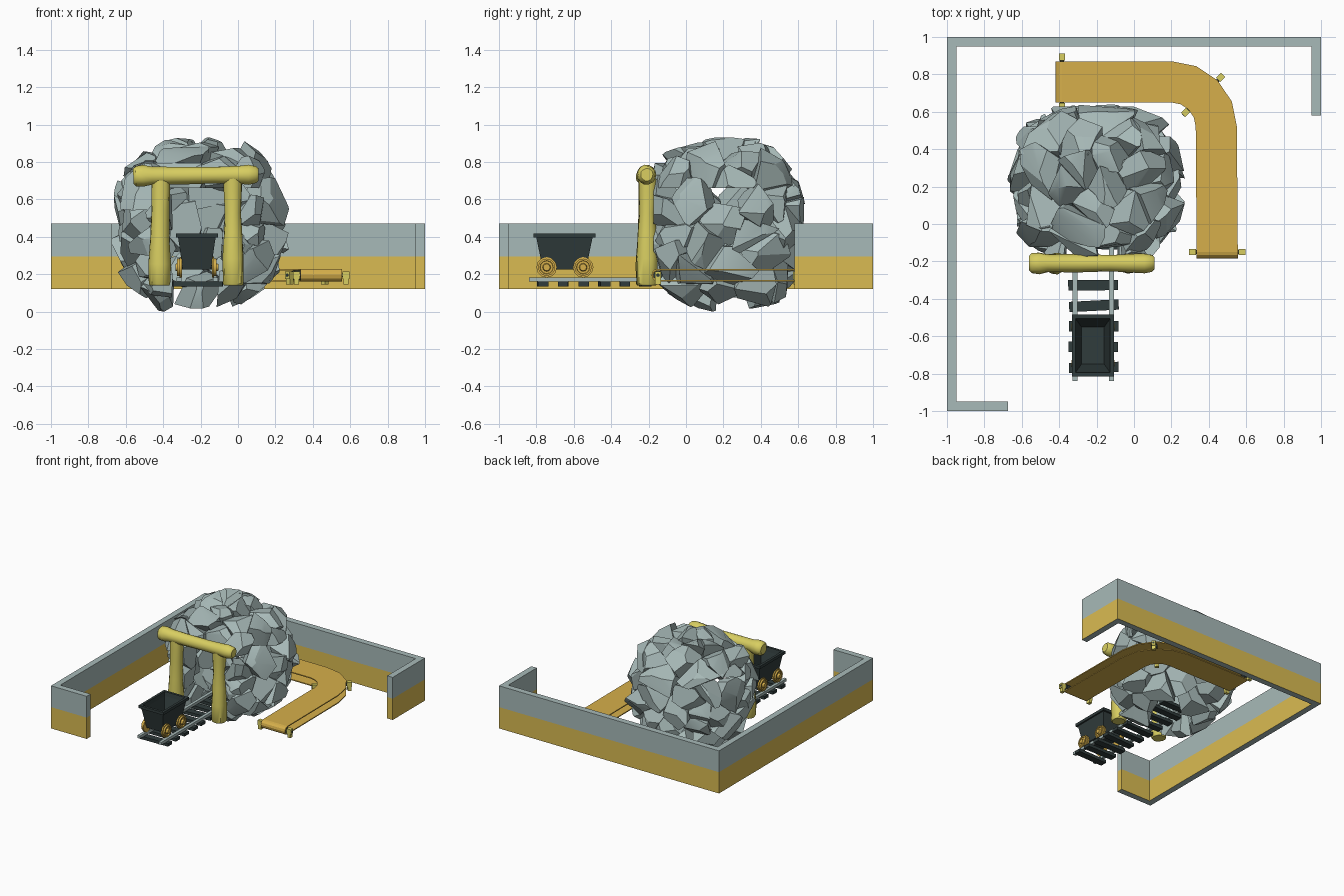
import bpy, bmesh, math, random
from mathutils import Vector, Matrix

if "Cube" in bpy.data.objects:
    bpy.data.objects.remove(bpy.data.objects["Cube"])

random.seed(11)


def mat(name, r, g, b):
    m = bpy.data.materials.new(name)
    m.diffuse_color = (r, g, b, 1)
    m.use_nodes = True
    m.node_tree.nodes["Principled BSDF"].inputs["Base Color"].default_value = m.diffuse_color
    return m


GREY = mat("stone_grey", 0.39, 0.49, 0.48)
GOLD = mat("wall_gold", 0.70, 0.50, 0.085)
BELT = mat("belt_gold", 0.67, 0.43, 0.07)
YELLOW = mat("timber_yellow", 0.69, 0.62, 0.12)
DARK = mat("dark_iron", 0.03, 0.045, 0.045)


def finish(name, bm, mats, angle=None):
    bmesh.ops.recalc_face_normals(bm, faces=bm.faces)
    me = bpy.data.meshes.new(name)
    bm.to_mesh(me)
    bm.free()
    ob = bpy.data.objects.new(name, me)
    bpy.context.collection.objects.link(ob)
    for m in mats:
        me.materials.append(m)
    if angle:
        bpy.ops.object.select_all(action='DESELECT')
        ob.select_set(True)
        bpy.context.view_layer.objects.active = ob
        bpy.ops.object.shade_smooth_by_angle(angle=math.radians(angle))
    return ob


def box(name, centre, size, m, rot=0):
    bm = bmesh.new()
    bmesh.ops.create_cube(bm, size=1)
    bm.transform(Matrix.Translation(centre) @ Matrix.Rotation(rot, 4, 'Z') @ Matrix.Diagonal((*size, 1)))
    return finish(name, bm, [m])


def loft(bm, rings):
    """Skin a list of point rings and cap both ends."""
    vs = [[bm.verts.new(p) for p in r] for r in rings]
    n = len(vs[0])
    for a, b in zip(vs, vs[1:]):
        for i in range(n):
            bm.faces.new((a[i], a[(i + 1) % n], b[(i + 1) % n], b[i]))
    bm.faces.new(vs[0])
    bm.faces.new(vs[-1])


def turned(name, p0, p1, profile, m, sides=14, jitter=0.0):
    """Round part along p0-p1, profile = (fraction, radius) pairs."""
    p0, p1 = Vector(p0), Vector(p1)
    q = (p1 - p0).to_track_quat('Z', 'Y')
    rings = []
    for t, r in profile:
        c = p0.lerp(p1, t)
        rings.append([c + q @ Vector((math.cos(a), math.sin(a), 0)) * r * (1 + random.uniform(-jitter, jitter))
                      for a in (2 * math.pi * i / sides for i in range(sides))])
    bm = bmesh.new()
    loft(bm, rings)
    return finish(name, bm, [m], 40)


# Two-tone boundary wall: one outline, split at mid height
outline = [(-0.675, -1), (-1, -1), (-1, 1), (1, 1), (1, 0.58),
           (0.95, 0.58), (0.95, 0.95), (-0.95, 0.95), (-0.95, -0.95), (-0.675, -0.95)]
bm = bmesh.new()
levels = [[bm.verts.new((x, y, z)) for x, y in outline] for z in (0.12, 0.295, 0.47)]
for k in range(2):
    for i in range(10):
        j = (i + 1) % 10
        f = bm.faces.new((levels[k][i], levels[k][j], levels[k + 1][j], levels[k + 1][i]))
        f.material_index = 1 - k
for lv in (levels[0], levels[2]):
    for i in range(4):
        bm.faces.new((lv[i], lv[i + 1], lv[8 - i], lv[9 - i]))
finish("boundary_wall", bm, [GREY, GOLD])

# Rock mound: faceted cells cut from a hollow rounded shell, open at the tunnel
C, R, E = Vector((-0.2, 0.21, 0.46)), Vector((0.455, 0.43, 0.46)), 2.6
TX, TW, TZ, TY = -0.22, 0.14, 0.66, 0.40
FRONT = -0.175


def shell(d):
    return sum(abs(d[i] / R[i]) ** E for i in range(3)) ** (1 / E)


def rand_dir():
    return Vector([random.gauss(0, 1) for _ in range(3)]).normalized()


def cut(bm, point, normal):
    """Slice a convex chunk, removing the side the normal points to."""
    geom = bm.verts[:] + bm.edges[:] + bm.faces[:]
    bmesh.ops.bisect_plane(bm, geom=geom, dist=1e-6, plane_co=point, plane_no=normal, clear_outer=True)
    edges = [e for e in bm.edges if e.is_boundary]
    if edges:
        bmesh.ops.holes_fill(bm, edges=edges, sides=0)


seeds = []
N = 74
for i in range(N):
    z = 1 - 2 * (i + 0.5) / N
    a = i * 2.39996 + random.uniform(-0.2, 0.2)
    s = math.sqrt(1 - z * z)
    d = Vector((s * math.cos(a) * R.x, s * math.sin(a) * R.y, z * R.z)) + rand_dir() * 0.035
    seeds.append((C + d * (random.uniform(0.84, 0.9) / shell(d)), z))

mound = bmesh.new()
for c, z in seeds:
    if z < -0.86 or (abs(c.x - TX) < 0.09 and c.z < 0.6 and c.y < 0.2):
        continue
    d = c - C
    g = Vector([math.copysign(abs(d[i] / R[i]) ** (E - 1) / R[i], d[i]) for i in range(3)]).normalized()
    bm = bmesh.new()
    bmesh.ops.create_cube(bm, size=0.6, matrix=Matrix.Translation(c))
    for o, _ in seeds:
        n = o - c
        if 0 < n.length < 0.42:
            cut(bm, c + n * 0.5 + n.normalized() * random.uniform(-0.003, 0.012), (n + rand_dir() * 0.25 * n.length).normalized())
    top = C + d * (random.uniform(0.96, 1.02) / shell(d))
    cut(bm, top, (g + rand_dir() * 0.35).normalized())
    for k in range(3):
        cut(bm, top + g * 0.01, (g + rand_dir() * 0.8).normalized())
    cut(bm, c - g * 0.1, (rand_dir() * 0.3 - g).normalized())
    if c.y < TY and c.z < TZ:
        s = math.copysign(1, c.x - TX)
        cut(bm, Vector((TX + s * TW, c.y, 0.45)), Vector((-s, random.uniform(-0.2, 0.2), random.uniform(-0.15, 0.15))).normalized())
    elif c.y < TY:
        cut(bm, Vector((TX, 0, TZ)), Vector((0, 0, -1)))
    cut(bm, Vector((0, FRONT, 0)), Vector((0, -1, 0)))
    for v in bm.verts:
        f = shell(v.co - C)
        if f > 1.05:
            v.co = C + (v.co - C) * (1.05 / f)
        v.co.z = min(max(v.co.z, 0), 0.94)
    tmp = bpy.data.meshes.new("chunk")
    bmesh.ops.recalc_face_normals(bm, faces=bm.faces)
    bm.to_mesh(tmp)
    bm.free()
    mound.from_mesh(tmp)
    bpy.data.meshes.remove(tmp)
finish("rock_mound", mound, [GREY], 25)

# Timber portal: two posts and a lintel
turned("left_post", (-0.42, -0.21, 0.14), (-0.413, -0.205, 0.71),
       [(0, 0.05), (0.015, 0.057), (0.2, 0.06), (0.45, 0.051), (0.7, 0.049), (0.88, 0.051), (1, 0.05)], YELLOW, 14, 0.05)
turned("right_post", (-0.025, -0.21, 0.14), (-0.028, -0.205, 0.71),
       [(0, 0.05), (0.015, 0.057), (0.25, 0.057), (0.5, 0.05), (0.68, 0.042), (0.88, 0.049), (1, 0.05)], YELLOW, 14, 0.05)
turned("lintel_beam", (-0.56, -0.21, 0.725), (0.11, -0.21, 0.732),
       [(0, 0.04), (0.02, 0.054), (0.08, 0.058), (0.15, 0.049), (0.4, 0.047), (0.65, 0.045),
        (0.85, 0.05), (0.92, 0.053), (0.98, 0.046), (1, 0.033)], YELLOW, 14, 0.05)

# Track: rails and sleepers running into the tunnel
for side, x in (("left", -0.315), ("right", -0.12)):
    box(side + "_rail", (x, -0.275, 0.171), (0.025, 1.13, 0.022), GREY)
for i in range(10):
    box("sleeper", (-0.218 + random.uniform(-0.004, 0.004), -0.767 + 0.11 * i, 0.148),
        (0.265, 0.055, 0.025), DARK, random.uniform(-0.06, 0.06))

# Mine cart: tapered open tub with a rim
CX, CY = -0.22, -0.65


def rect(hx, hy, z):
    return [(CX + sx * hx, CY + sy * hy, z) for sx, sy in ((-1, -1), (1, -1), (1, 1), (-1, 1))]


bm = bmesh.new()
loft(bm, [rect(0.075, 0.115, 0.225), rect(0.1, 0.15, 0.395), rect(0.112, 0.165, 0.395), rect(0.112, 0.165, 0.418),
          rect(0.092, 0.145, 0.418), rect(0.088, 0.138, 0.385), rect(0.06, 0.098, 0.25)])
finish("cart_tub", bm, [DARK])
for y in (-0.745, -0.55):
    turned("cart_axle", (CX - 0.1, y, 0.237), (CX + 0.1, y, 0.237), [(0, 0.012), (1, 0.012)], DARK, 8)
    for s in (-1, 1):
        turned("cart_wheel", (CX + s * 0.08, y, 0.237), (CX + s * 0.115, y, 0.237),
               [(0, 0.055), (0.35, 0.055), (0.35, 0.046), (0.75, 0.046), (0.75, 0.036), (0.55, 0.034),
                (0.55, 0.022), (1, 0.018)], BELT, 12)

# Conveyor belt: thin loop around an L-shaped path with a quarter bend
A = Vector((0.2, 0.52, 0))
path = [(Vector((-0.385, 0.76, 0)), Vector((0, 1, 0)))]
for k in range(5):
    t = math.radians(90 - 22.5 * k)
    n = Vector((math.cos(t), math.sin(t), 0))
    path.append((A + n * 0.24, n))
path.append((Vector((0.445, -0.15, 0)), Vector((1, 0, 0))))


def belt_end(p, n, d, up):
    angs = [math.radians(x) for x in (60, 30, 0, -30, -60)]
    return [(p + d * 0.03 * math.cos(a) + Vector((0, 0, 0.195 + 0.03 * up * math.sin(a))), n) for a in angs]


top = [(p + Vector((0, 0, 0.225)), n) for p, n in path]
low = [(p + Vector((0, 0, 0.165)), n) for p, n in reversed(path)]
loop = (top + belt_end(*path[-1], Vector((0, -1, 0)), 1)
        + low + belt_end(*path[0], Vector((-1, 0, 0)), -1))
bm = bmesh.new()
rows = [(bm.verts.new(p - n * 0.11), bm.verts.new(p + n * 0.11)) for p, n in loop]
for i, a in enumerate(rows):
    b = rows[(i + 1) % len(rows)]
    bm.faces.new((a[0], a[1], b[1], b[0]))
belt = finish("conveyor_belt", bm, [BELT])
sol = belt.modifiers.new("thickness", 'SOLIDIFY')
sol.thickness = 0.008
sol.offset = 0

# Conveyor rollers with a bracket at each side
for p, n in (path[0], path[3], path[-1]):
    c = p + Vector((0, 0, 0.195))
    rot = math.atan2(n.y, n.x)
    turned("roller", c - n * 0.105, c + n * 0.105, [(0, 0.025), (1, 0.025)], DARK, 12)
    turned("roller_axle", c - n * 0.152, c + n * 0.152, [(0, 0.01), (1, 0.01)], DARK, 8)
    for s in (-1, 1):
        q = p + n * 0.132 * s
        box("roller_bracket", (q.x, q.y, 0.195), (0.038, 0.032, 0.04), YELLOW, rot)
        box("bracket_foot", (q.x, q.y, 0.163), (0.026, 0.032, 0.036), YELLOW, rot)
